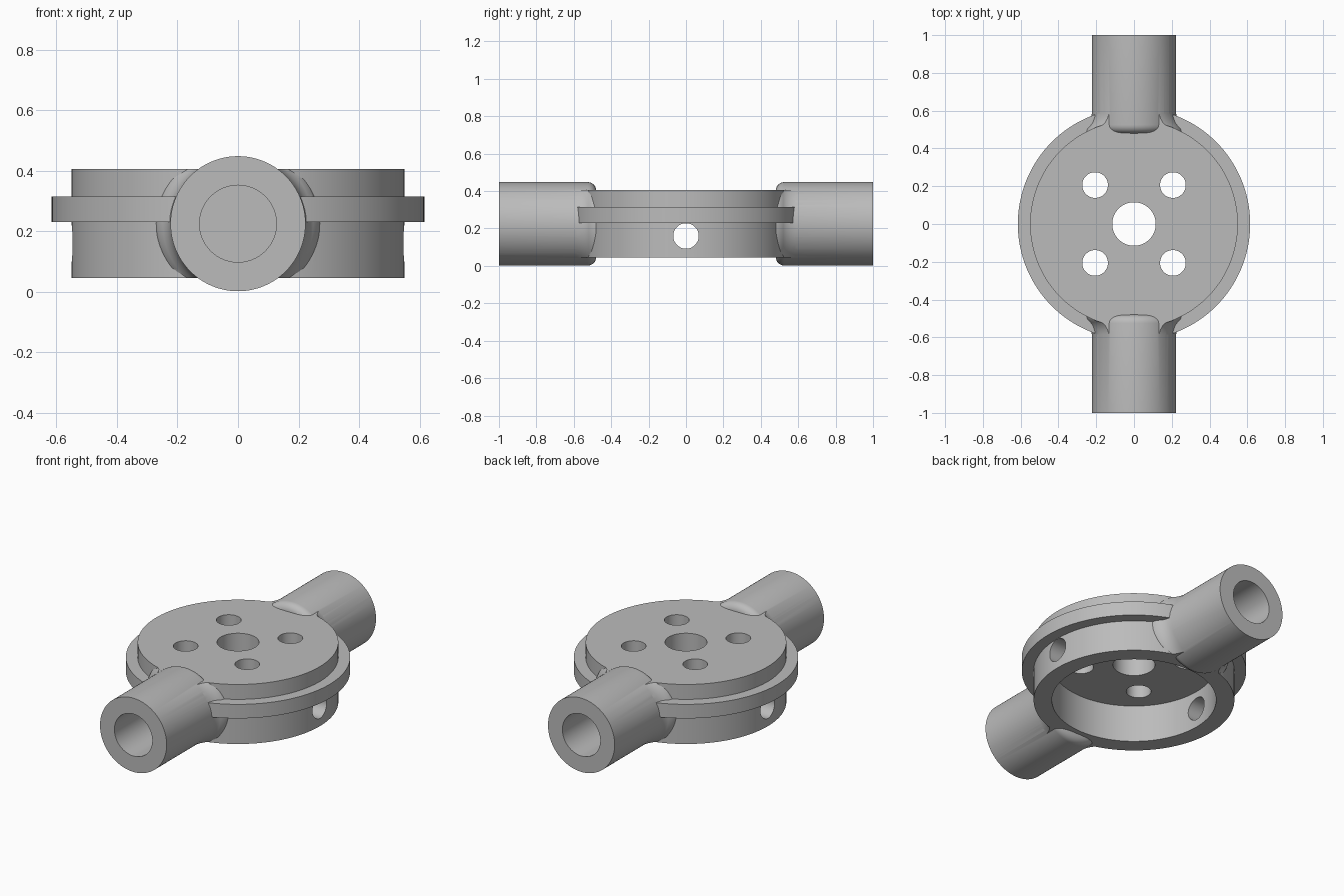
import bpy, bmesh, math
from mathutils import Matrix

if "Cube" in bpy.data.objects:
    bpy.data.objects.remove(bpy.data.objects["Cube"])

grey = bpy.data.materials.new("plain grey")
grey.use_nodes = True
COLOUR = (0.5, 0.5, 0.5, 1)
grey.diffuse_color = COLOUR
grey.node_tree.nodes["Principled BSDF"].inputs["Base Color"].default_value = COLOUR

MID = 0.225            # height of the tube axis
LOW, HIGH = 0.045, 0.405
UP = Matrix.Identity(4)


def along_y(side):
    """Turn a lathe axis from z to front (-1) or back (+1) at tube height."""
    return Matrix.Translation((0, 0, MID)) @ Matrix.Rotation(-side * math.pi / 2, 4, 'X')


def lathe(name, profile, place=UP, sides=96):
    """Solid of revolution from (radius, height) pairs with capped ends."""
    bm = bmesh.new()
    rings = []
    for r, h in profile:
        rings.append([bm.verts.new((r * math.cos(2 * math.pi * i / sides),
                                    r * math.sin(2 * math.pi * i / sides), h))
                      for i in range(sides)])
    for a, b in zip(rings, rings[1:]):
        for i in range(sides):
            j = (i + 1) % sides
            bm.faces.new((a[i], a[j], b[j], b[i]))
    bm.faces.new(rings[0][::-1])
    bm.faces.new(rings[-1])
    bm.transform(place)
    bmesh.ops.recalc_face_normals(bm, faces=bm.faces)
    mesh = bpy.data.meshes.new(name)
    bm.to_mesh(mesh)
    bm.free()
    mesh.materials.append(grey)
    obj = bpy.data.objects.new(name, mesh)
    bpy.context.collection.objects.link(obj)
    return obj


def rod(name, radius, start, end, place=UP, sides=64):
    return lathe(name, [(radius, start), (radius, end)], place, sides)


def combine(target, other, operation):
    """Apply a boolean and discard the second solid."""
    mod = target.modifiers.new("combine", 'BOOLEAN')
    mod.operation, mod.object, mod.solver = operation, other, 'EXACT'
    bpy.context.view_layer.objects.active = target
    bpy.ops.object.modifier_apply(modifier=mod.name)
    bpy.data.objects.remove(other)


# Stepped disc with its flange
hub = lathe("hub_body", [(0.55, LOW), (0.55, 0.23), (0.615, 0.23),
                         (0.615, 0.315), (0.55, 0.315), (0.55, HIGH)], sides=128)

# Side tubes with rounded inner ends and flared joints
R, ROUND = 0.223, 0.045
for side in (-1, 1):
    place = along_y(side)
    end = [(R - ROUND + ROUND * math.sin(a), 0.48 + ROUND * (1 - math.cos(a)))
           for a in (k * math.pi / 12 for k in range(7))]
    flare = lathe("flare", [(0.27, 0.48), (0.262, 0.505), (0.248, 0.52), (0.236, 0.537),
                            (0.228, 0.56), (0.222, 0.59)], place)
    combine(flare, rod("slab", 0.9, LOW, HIGH), 'INTERSECT')
    combine(hub, flare, 'UNION')
    combine(hub, lathe("tube", end + [(R, 1.0)], place), 'UNION')

# Hollow underside
combine(hub, rod("cavity", 0.45, -0.1, 0.268, sides=128), 'DIFFERENCE')

# Blind bores in the tubes
for side in (-1, 1):
    combine(hub, rod("bore", 0.127, 0.56, 1.1, along_y(side)), 'DIFFERENCE')

# Centre hole and four bolt holes through the top
combine(hub, rod("centre_hole", 0.115, 0.15, 0.6), 'DIFFERENCE')
for x in (-0.206, 0.206):
    for y in (-0.206, 0.206):
        combine(hub, rod("bolt_hole", 0.068, 0.15, 0.6, Matrix.Translation((x, y, 0))),
                'DIFFERENCE')

# Cross hole through both side walls
cross = Matrix.Translation((0, 0, 0.16)) @ Matrix.Rotation(math.pi / 2, 4, 'Y')
combine(hub, rod("cross_hole", 0.068, -0.8, 0.8, cross), 'DIFFERENCE')

# Smooth curved walls, crisp rims
bpy.ops.object.select_all(action='DESELECT')
hub.select_set(True)
bpy.context.view_layer.objects.active = hub
bpy.ops.object.shade_smooth_by_angle(angle=math.radians(30))
